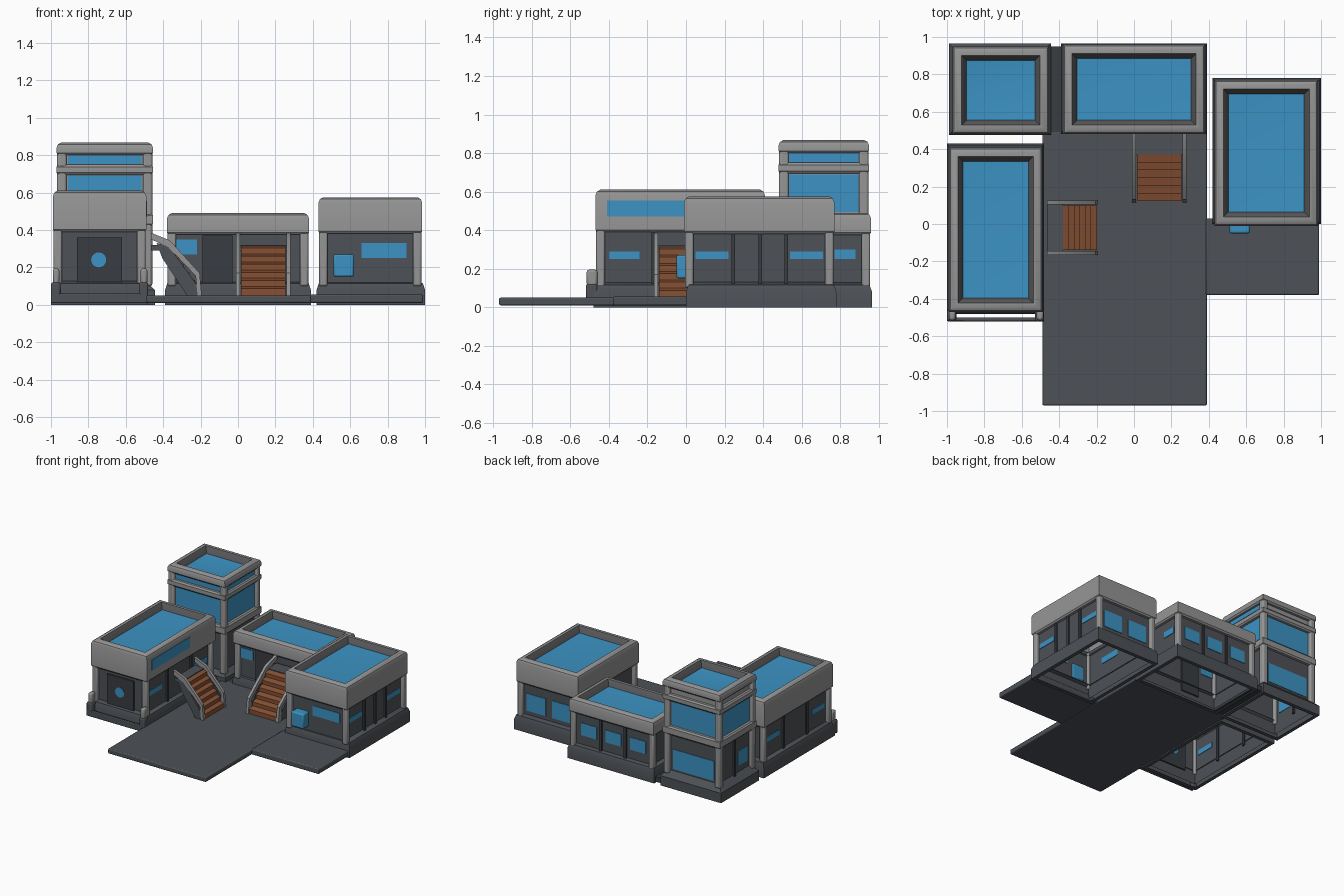
import bpy, bmesh, math
from mathutils import Matrix, Vector

if "Cube" in bpy.data.objects:
    bpy.data.objects.remove(bpy.data.objects["Cube"])


def material(name, rgb):
    m = bpy.data.materials.new(name)
    m.diffuse_color = (*rgb, 1)
    m.use_nodes = True
    m.node_tree.nodes["Principled BSDF"].inputs["Base Color"].default_value = m.diffuse_color
    return m


LIGHT = material("light_grey", (0.30, 0.30, 0.30))
MID = material("mid_grey", (0.10, 0.10, 0.105))
DARK = material("dark_slate", (0.075, 0.083, 0.095))
TRIM = material("deep_slate", (0.04, 0.045, 0.052))
BLUE = material("glass_blue", (0.045, 0.29, 0.55))
BROWN = material("wood_brown", (0.25, 0.085, 0.035))


def finish(name, bm, mats, bevel=0):
    bmesh.ops.recalc_face_normals(bm, faces=bm.faces)
    me = bpy.data.meshes.new(name)
    bm.to_mesh(me)
    bm.free()
    for m in mats:
        me.materials.append(m)
    ob = bpy.data.objects.new(name, me)
    bpy.context.collection.objects.link(ob)
    if bevel:
        b = ob.modifiers.new("bevel", 'BEVEL')
        b.width, b.segments = bevel, 2
    return ob


def box(name, x0, x1, y0, y1, z0, z1, mat, bevel=0):
    bm = bmesh.new()
    bmesh.ops.create_cube(bm, size=1)
    for v in bm.verts:
        v.co = Vector(((x0 + x1) / 2 + v.co.x * (x1 - x0),
                       (y0 + y1) / 2 + v.co.y * (y1 - y0),
                       (z0 + z1) / 2 + v.co.z * (z1 - z0)))
    return finish(name, bm, [mat], bevel)


def prism(name, pts, y0, y1, mat, xf):
    """Extrude an x/z outline along y, then place it."""
    bm = bmesh.new()
    f = bm.faces.new([bm.verts.new((x, y0, z)) for x, z in pts])
    ext = bmesh.ops.extrude_face_region(bm, geom=[f])['geom']
    for v in ext:
        if isinstance(v, bmesh.types.BMVert):
            v.co.y = y1
    bm.transform(xf)
    return finish(name, bm, [mat])


def loft(name, rect, prof, mats, cap=None, dish=0.0):
    """Sweep a profile of (inset, z, material index) around a rectangle."""
    x0, x1, y0, y1 = rect
    bm = bmesh.new()
    rings = []
    for i, z, _ in prof:
        rings.append([bm.verts.new(c) for c in ((x0 + i, y0 + i, z), (x1 - i, y0 + i, z),
                                                (x1 - i, y1 - i, z), (x0 + i, y1 - i, z))])
    for k in range(len(rings) - 1):
        for j in range(4):
            n = (j + 1) % 4
            f = bm.faces.new((rings[k][j], rings[k][n], rings[k + 1][n], rings[k + 1][j]))
            f.material_index = prof[k][2]
    if cap is not None:
        c = bm.verts.new(((x0 + x1) / 2, (y0 + y1) / 2, prof[-1][1] - dish))
        for j in range(4):
            f = bm.faces.new((rings[-1][j], rings[-1][(j + 1) % 4], c))
            f.material_index = cap
    return finish(name, bm, mats)


def plate(name, rect, side, u0, u1, z0, z1, mat, t=0.0045):
    """Thin plate on one side of a rectangular wall, visible inside and out."""
    x0, x1, y0, y1 = rect
    if side in 'FB':
        y = y0 if side == 'F' else y1
        return box(name, u0, u1, y - t, y + t, z0, z1, mat)
    x = x0 if side == 'L' else x1
    return box(name, x - t, x + t, u0, u1, z0, z1, mat)


def inset(r, d):
    return (r[0] + d, r[1] - d, r[2] + d, r[3] - d)


def building(name, rect, base, top, low):
    """Plinth, walls, posts, deep roof beam and dished blue roof."""
    loft(name + "_plinth", base, [(0.03, 0.0, 0), (0, 0.0, 0), (0, 0.08, 0), (0.012, 0.115, 0),
                                  (0.045, 0.13, 0)], [DARK])
    loft(name + "_walls", inset(rect, 0.03), [(0, 0.02, 0), (0, low + 0.04, 0)], [DARK])
    loft(name + "_roof", rect, [(0.045, low, 0), (0.01, low, 0), (0, low + 0.012, 0),
                                (0, top - 0.03, 0), (0.008, top - 0.01, 0), (0.025, top, 0),
                                (0.048, top, 1), (0.058, top - 0.012, 1), (0.075, top - 0.045, 1)],
         [LIGHT, MID, BLUE], 2, 0.02)
    x0, x1, y0, y1 = rect
    for i, x in enumerate((x0 + 0.004, x1 - 0.049)):
        for j, y in enumerate((y0 + 0.004, y1 - 0.049)):
            box(f"{name}_post_{i}{j}", x, x + 0.045, y, y + 0.045, 0.1, low + 0.03, LIGHT, 0.01)
    return inset(rect, 0.03)


# courtyard slabs
box("main_slab", -0.49, 0.39, -0.97, 0.50, 0.01, 0.05, DARK, 0.008)
box("side_slab", 0.385, 0.99, -0.38, 0.03, 0.01, 0.055, DARK, 0.008)
box("gap_slab", -0.46, -0.36, 0.49, 0.95, 0.01, 0.05, TRIM)

# left hall
R = (-0.99, -0.49, -0.47, 0.41)
W = building("left_hall", R, (-1.0, -0.48, -0.48, 0.43), 0.61, 0.39)
plate("left_hall_door", W, 'F', -0.86, -0.62, 0.1, 0.36, TRIM, 0.012)
bm = bmesh.new()
bmesh.ops.create_cone(bm, cap_ends=True, segments=20, radius1=0.04, radius2=0.04, depth=0.03,
                      matrix=Matrix.Translation((-0.745, -0.44, 0.24)) @ Matrix.Rotation(math.pi / 2, 4, 'X'))
finish("left_hall_porthole", bm, [BLUE])
for u in (-0.40, 0.18):
    plate("left_hall_window", W, 'R', u, u + 0.16, 0.25, 0.29, BLUE)
    plate("left_hall_window", W, 'L', u, u + 0.16, 0.25, 0.29, BLUE)
plate("left_hall_clerestory", R, 'R', -0.41, 0.08, 0.47, 0.555, BLUE)
for s in 'LR':
    for u in (-0.18, 0.12):
        plate("left_hall_rib", W, s, u, u + 0.02, 0.1, 0.39, TRIM, 0.012)

# low rail in front of the left hall
box("front_bar", -1.0, -0.48, -0.52, -0.50, 0.01, 0.06, DARK, 0.005)
for x in (-1.0, -0.53):
    box("front_bar_bracket", x, x + 0.05, -0.52, -0.46, 0.01, 0.12, DARK, 0.01)
    box("front_bar_knob", x + 0.01, x + 0.045, -0.515, -0.46, 0.11, 0.195, LIGHT, 0.012)

# back hall
R = (-0.38, 0.38, 0.48, 0.96)
W = building("back_hall", R, (-0.39, 0.39, 0.485, 0.965), 0.49, 0.375)
plate("back_hall_window", W, 'F', -0.34, -0.22, 0.27, 0.35, BLUE)
plate("back_hall_door", W, 'F', -0.19, -0.03, 0.06, 0.37, TRIM, 0.012)
for u in (-0.29, -0.07, 0.15):
    plate("back_hall_window", W, 'B', u, u + 0.14, 0.2, 0.3, BLUE)
for u in (-0.12, 0.10):
    plate("back_hall_rib", W, 'B', u, u + 0.02, 0.1, 0.37, TRIM, 0.012)
plate("back_hall_window", W, 'R', 0.77, 0.88, 0.25, 0.30, BLUE)

# right hall
R = (0.43, 0.985, -0.01, 0.77)
W = building("right_hall", R, (0.42, 1.0, 0.0, 0.78), 0.575, 0.38)
plate("right_hall_window", W, 'F', 0.66, 0.90, 0.25, 0.33, BLUE)
box("right_hall_console", 0.51, 0.62, -0.05, 0.03, 0.15, 0.27, BLUE, 0.01)
for u in (0.05, 0.54):
    plate("right_hall_window", W, 'R', u, u + 0.17, 0.25, 0.29, BLUE)
for u in (0.235, 0.375, 0.51):
    plate("right_hall_rib", W, 'R', u, u + 0.02, 0.1, 0.38, TRIM, 0.014)
plate("right_hall_window", W, 'L', 0.18, 0.36, 0.25, 0.30, BLUE)
for u in (0.51, 0.74):
    plate("right_hall_window", W, 'B', u, u + 0.17, 0.16, 0.30, BLUE)

# corner tower: lower storey
R = (-0.97, -0.455, 0.48, 0.95)
base = (-0.99, -0.445, 0.475, 0.965)
loft("tower_plinth", base, [(0.03, 0, 0), (0, 0, 0), (0, 0.08, 0), (0.05, 0.13, 0)], [DARK])
W = inset(R, 0.03)
loft("tower_lower_walls", W, [(0, 0.02, 0), (0, 0.45, 0)], [DARK])
loft("tower_upper_walls", W, [(0, 0.45, 0), (0, 0.83, 0)], [LIGHT])
# tower beams, roof and posts
for z0, z1 in ((0.42, 0.49), (0.695, 0.75)):
    loft("tower_beam", R, [(0.04, z0, 0), (0.01, z0, 0), (0, z0 + 0.012, 0), (0, z1 - 0.012, 0),
                           (0.01, z1, 0), (0.04, z1, 0)], [LIGHT])
loft("tower_roof", R, [(0.04, 0.80, 0), (0.01, 0.80, 0), (0, 0.812, 0), (0, 0.84, 0),
                       (0.008, 0.858, 0), (0.025, 0.867, 0), (0.048, 0.867, 1), (0.058, 0.855, 1),
                       (0.075, 0.82, 1)], [LIGHT, MID, BLUE], 2, 0.03)
for x in (R[0] + 0.003, R[1] - 0.053):
    for y in (R[2] + 0.003, R[3] - 0.053):
        box("tower_post", x, x + 0.05, y, y + 0.05, 0.1, 0.83, LIGHT, 0.012)
# tower glazing
for s in 'FBLR':
    a, b = (-0.91, -0.515) if s in 'FB' else (0.535, 0.895)
    plate("tower_window", W, s, a, b, 0.495, 0.69, BLUE)
    if s in 'FR':
        plate("tower_slot", W, s, a, b, 0.752, 0.80, BLUE)
plate("tower_low_window", W, 'B', -0.90, -0.53, 0.14, 0.30, BLUE)
plate("tower_low_window", W, 'L', 0.56, 0.68, 0.18, 0.30, BLUE)
plate("tower_low_rib", W, 'L', 0.72, 0.74, 0.1, 0.42, TRIM, 0.012)


# stairs with side rails
def stairs(name, xf, w):
    prism(name + "_landing", [(0, 0.29), (0.085, 0.29), (0.085, 0.32), (0, 0.32)], -w, w, DARK, xf)
    for i in range(6):
        x, z = 0.08 + i * 0.03, 0.315 - i * 0.043
        prism(f"{name}_step_{i}", [(x, z - 0.045), (x + 0.034, z - 0.06), (x + 0.036, z - 0.012),
                                   (x + 0.002, z)], -w + 0.015, w - 0.015, BROWN, xf)
    for s in (-1, 1):
        prism(name + "_rail", [(0, 0.385), (0.1, 0.345), (0.26, 0.17), (0.272, 0.04), (0.25, 0.04),
                               (0.238, 0.155), (0.09, 0.31), (0, 0.35)],
              s * w - 0.011, s * w + 0.011, LIGHT, xf)
        prism(name + "_stringer", [(0.03, 0.33), (0.09, 0.32), (0.25, 0.10), (0.25, 0.04), (0.2, 0.04),
                                   (0.06, 0.25)], s * w - 0.007, s * w + 0.007, DARK, xf)


stairs("left_stairs", Matrix.Translation((-0.465, -0.02, 0)), 0.135)
stairs("back_stairs", Matrix.Translation((0.135, 0.49, 0)) @ Matrix.Rotation(-math.pi / 2, 4, 'Z')
       @ Matrix.Diagonal((1.38, 1, 1, 1)), 0.135)

# smooth rounded edges, keep corners crisp
bpy.ops.object.select_all(action='SELECT')
bpy.context.view_layer.objects.active = bpy.data.objects["main_slab"]
bpy.ops.object.shade_smooth_by_angle(angle=math.radians(35))
